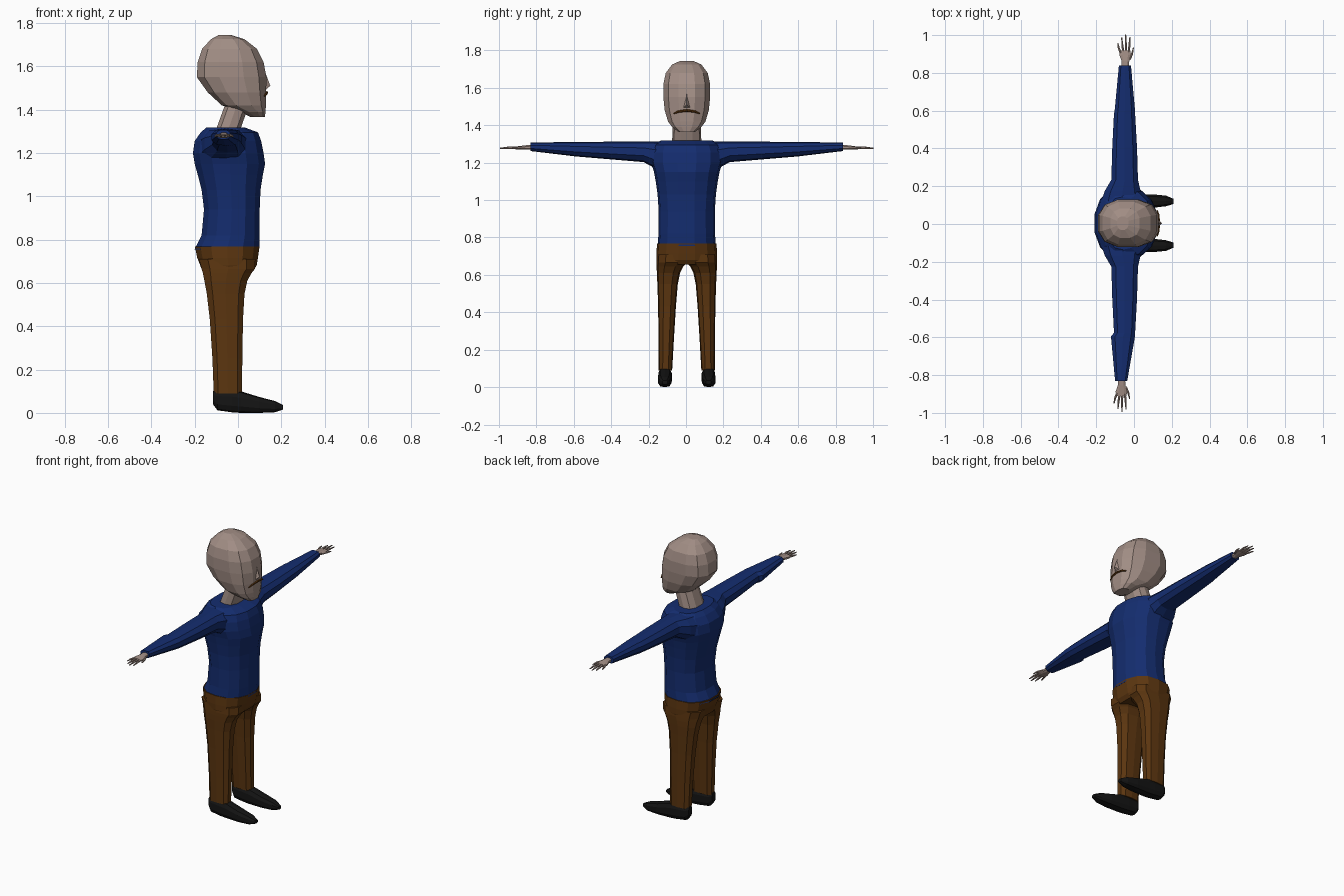
import bpy, bmesh, math
from mathutils import Vector

Y0 = 0.004  # tiny sideways offset of the whole figure


def mat(name, r, g, b):
    m = bpy.data.materials.new(name)
    m.diffuse_color = (r, g, b, 1)
    return m


SKIN = mat("skin", 0.36, 0.27, 0.235)
BLUE = mat("blue sweater", 0.007, 0.026, 0.16)
BROWN = mat("brown trousers", 0.105, 0.036, 0.005)
BLACK = mat("black shoes", 0.007, 0.007, 0.007)


def ring(axis, t, a0, a1, b0, b1, n, p):
    """Superellipse cross-section at t on an axis, spanning a0..a1 and b0..b1."""
    pts = []
    for i in range(n):
        w = 2 * math.pi * (i + 0.5) / n
        c, s = math.cos(w), math.sin(w)
        k = 1 / math.cos(math.pi / n)  # first point sits half a step off the axis
        c = max(-1, min(1, math.copysign(abs(c) ** (2 / p), c) * k))
        s = max(-1, min(1, math.copysign(abs(s) ** (2 / p), s) * k))
        a = (a0 + a1) / 2 + c * (a1 - a0) / 2
        b = (b0 + b1) / 2 + s * (b1 - b0) / 2
        pts.append({'x': (t, a, b), 'y': (a, t, b), 'z': (a, b, t)}[axis])
    return pts


def loft(name, axis, rows, material, n=12, p=2.0):
    """Skin cross-sections (t, a0, a1, b0, b1) into a closed faceted body."""
    bm = bmesh.new()
    rings = [[bm.verts.new(Vector(q) + Vector((0, Y0, 0))) for q in ring(axis, *r, n, p)]
             for r in rows]
    for r0, r1 in zip(rings, rings[1:]):
        for i in range(n):
            j = (i + 1) % n
            bm.faces.new((r0[i], r0[j], r1[j], r1[i]))
    bm.faces.new(rings[0][::-1])
    bm.faces.new(rings[-1])
    return finish(name, bm, material)


def finish(name, bm, material):
    bmesh.ops.recalc_face_normals(bm, faces=bm.faces[:])
    me = bpy.data.meshes.new(name)
    bm.to_mesh(me)
    bm.free()
    me.materials.append(material)
    ob = bpy.data.objects.new(name, me)
    bpy.context.collection.objects.link(ob)
    return ob


def tube(name, path, radii, material, n=6):
    """Tapered round bar through a few points."""
    bm = bmesh.new()
    path = [Vector(q) + Vector((0, Y0, 0)) for q in path]
    rings = []
    for i, q in enumerate(path):
        d = (path[min(i + 1, len(path) - 1)] - path[max(i - 1, 0)]).normalized()
        u = d.cross(Vector((1, 0, 0) if abs(d.x) < 0.7 else (0, 0, 1))).normalized()
        v = d.cross(u)
        rings.append([bm.verts.new(q + radii[i] * (u * math.cos(w) + v * math.sin(w)))
                      for w in (2 * math.pi * k / n for k in range(n))])
    for r0, r1 in zip(rings, rings[1:]):
        for i in range(n):
            bm.faces.new((r0[i], r0[(i + 1) % n], r1[(i + 1) % n], r1[i]))
    bm.faces.new(rings[0])
    bm.faces.new(rings[-1])
    return finish(name, bm, material)


def sym(rows):
    """(z, x0, x1, half width) -> full rows."""
    return [(z, x0, x1, -h, h) for z, x0, x1, h in rows]


# Head: large, faceted, chin forward
loft("head", 'z', sym([
    (1.365, 0.06, 0.124, 0.045), (1.39, 0.01, 0.127, 0.078), (1.42, -0.075, 0.129, 0.10),
    (1.48, -0.14, 0.13, 0.118), (1.55, -0.19, 0.131, 0.125), (1.62, -0.186, 0.118, 0.125),
    (1.68, -0.166, 0.088, 0.112), (1.725, -0.125, 0.03, 0.078), (1.744, -0.09, -0.03, 0.035)]),
    SKIN, 12, 2.5)

# Neck, leaning forward
loft("neck", 'z', sym([(1.28, -0.11, 0.005, 0.08), (1.32, -0.097, 0.015, 0.078),
                       (1.45, -0.05, 0.06, 0.072)]), SKIN, 10, 2.4)

# Nose wedge
bm = bmesh.new()
v = [bm.verts.new((x, y + Y0, z)) for x, y, z in
     [(0.125, 0, 1.575), (0.12, -0.027, 1.485), (0.12, 0.027, 1.485), (0.149, 0, 1.51)]]
for f in ((0, 1, 3), (0, 3, 2), (1, 2, 3), (0, 2, 1)):
    bm.faces.new([v[i] for i in f])
finish("nose", bm, SKIN)

# Drooping moustache
tube("moustache", [(0.122, -0.07, 1.462), (0.129, -0.045, 1.473), (0.133, 0, 1.479),
                   (0.129, 0.045, 1.473), (0.122, 0.07, 1.462)],
     [0.003, 0.006, 0.007, 0.006, 0.003], BROWN)

# Sweater body
loft("sweater_body", 'z', sym([
    (0.755, -0.2, 0.098, 0.156), (0.82, -0.168, 0.1, 0.151), (0.94, -0.157, 0.1, 0.15),
    (1.03, -0.168, 0.104, 0.156), (1.1, -0.186, 0.115, 0.166), (1.15, -0.2, 0.125, 0.175),
    (1.2, -0.208, 0.118, 0.19), (1.255, -0.2, 0.107, 0.19), (1.295, -0.172, 0.092, 0.175),
    (1.318, -0.145, 0.03, 0.14)]), BLUE, 14, 2.25)

# Trouser seat
loft("trouser_seat", 'z', sym([
    (0.655, -0.165, 0.07, 0.155), (0.68, -0.174, 0.086, 0.162), (0.715, -0.188, 0.092, 0.162),
    (0.768, -0.199, 0.099, 0.159)]), BROWN, 14, 2.3)

for s, side in ((1, "left"), (-1, "right")):
    def across(rows):  # mirror the span across y
        return [(z, x0, x1, s * y0, s * y1) for z, x0, x1, y0, y1 in rows]

    # Trouser leg
    loft(side + "_trouser_leg", 'z', across([
        (0.09, -0.112, 0.018, 0.078, 0.15), (0.25, -0.118, 0.02, 0.069, 0.151),
        (0.43, -0.13, 0.023, 0.058, 0.153), (0.55, -0.144, 0.03, 0.048, 0.157),
        (0.61, -0.155, 0.043, 0.036, 0.16), (0.645, -0.162, 0.062, 0.018, 0.161),
        (0.665, -0.168, 0.078, 0.0, 0.161), (0.71, -0.18, 0.08, 0.0, 0.158)]),
        BROWN, 10, 2.5)

    # Shoe, lofted heel to toe
    loft(side + "_shoe", 'x', [(x, s * y0, s * y1, z0, z1) for x, y0, y1, z0, z1 in [
        (-0.116, 0.1, 0.135, 0.04, 0.1), (-0.095, 0.084, 0.148, 0.012, 0.105),
        (-0.03, 0.08, 0.152, 0.003, 0.105), (0.012, 0.08, 0.152, 0.0, 0.1),
        (0.1, 0.082, 0.153, 0.0, 0.073), (0.17, 0.09, 0.146, 0.003, 0.055),
        (0.208, 0.102, 0.13, 0.015, 0.036)]], BLACK, 10, 2.5)

    # Sleeve; the right one is fuller at the back of the forearm
    back = 0.0 if s > 0 else 0.02
    loft(side + "_sleeve", 'y', [(s * y, x0, x1, z0, z1) for y, x0, x1, z0, z1 in [
        (0.1, -0.18, 0.05, 1.13, 1.314), (0.17, -0.155, 0.035, 1.17, 1.314),
        (0.23, -0.12, 0.021, 1.203, 1.313), (0.4, -0.115, 0.016, 1.217, 1.312),
        (0.58, -0.106, 0.006, 1.232, 1.311), (0.60, -0.102 - back, 0.005, 1.234, 1.311),
        (0.835, -0.08 - back, -0.016 - back, 1.262, 1.307)]], BLUE, 10, 2.3)

    # Hand: wrist and palm
    h = -back
    loft(side + "_palm", 'y', [(s * y, x0 + h, x1 + h, z0, z1) for y, x0, x1, z0, z1 in [
        (0.81, -0.064, -0.028, 1.269, 1.296), (0.86, -0.066, -0.025, 1.269, 1.293),
        (0.89, -0.077, -0.016, 1.27, 1.289), (0.915, -0.075, -0.02, 1.271, 1.286)]],
        SKIN, 8, 2.4)

    # Four fingers and a thumb
    digits = [(-0.07, 0.9, -0.086, 0.955), (-0.056, 0.905, -0.065, 0.984),
              (-0.042, 0.905, -0.044, 0.998), (-0.028, 0.905, -0.022, 0.986),
              (-0.024, 0.865, -0.003, 0.93)]
    for i, (xa, ya, xb, yb) in enumerate(digits):
        tube(f"{side}_finger_{i + 1}",
             [(xa + h, s * ya, 1.28), ((xa + 2 * xb) / 3 + h, s * (ya + yb) / 2, 1.28),
              (xb + h, s * yb, 1.277)], [0.0068, 0.0062, 0.003], SKIN)
